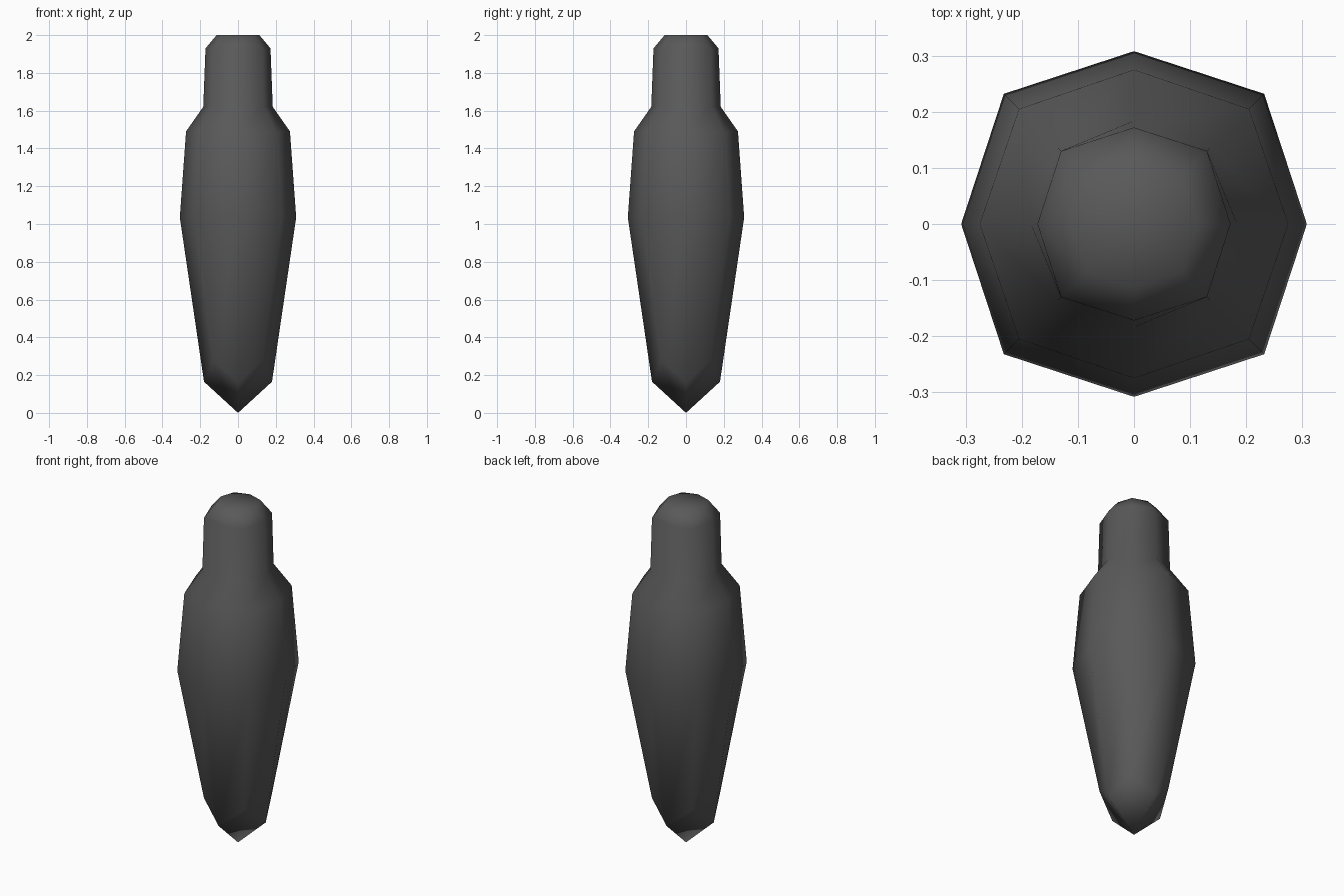
import bpy, bmesh

if "Cube" in bpy.data.objects:
    bpy.data.objects.remove(bpy.data.objects["Cube"])

# One flat colour
mat = bpy.data.materials.new("dark grey")
mat.diffuse_color = (0.1, 0.1, 0.1, 1)
mat.use_nodes = True
mat.node_tree.nodes["Principled BSDF"].inputs["Base Color"].default_value = mat.diffuse_color

# Eight-sided rings: (axis radius, axis z, diagonal offset, diagonal z)
RINGS = [
    (0.18, 0.165, 0.13, 0.275),    # lower point, corners cut higher
    (0.308, 1.035, 0.232, 1.035),  # widest belly
    (0.275, 1.49, 0.205, 1.485),   # shoulder
    (0.184, 1.62, 0.136, 1.62),    # neck base
    (0.172, 1.93, 0.13, 1.92),     # neck top
    (0.113, 2.0, 0.085, 2.0),      # cap rim
]
DIRS = [(1, 0), (1, 1), (0, 1), (-1, 1), (-1, 0), (-1, -1), (0, -1), (1, -1)]

bm = bmesh.new()


def add_ring(r, z, d, dz):
    verts = []
    for x, y in DIRS:
        diagonal = x != 0 and y != 0
        s, h = (d, dz) if diagonal else (r, z)
        verts.append(bm.verts.new((x * s, y * s, h)))
    return verts


loops = [add_ring(*r) for r in RINGS]

# Side walls
for lo, hi in zip(loops, loops[1:]):
    for i in range(8):
        j = (i + 1) % 8
        bm.faces.new((lo[i], lo[j], hi[j], hi[i]))

# Pointed bottom and closed top
tip = bm.verts.new((0, 0, 0))
crown = bm.verts.new((0, 0, 2))
for i in range(8):
    j = (i + 1) % 8
    bm.faces.new((tip, loops[0][j], loops[0][i]))
    bm.faces.new((crown, loops[-1][i], loops[-1][j]))

for f in bm.faces:
    f.smooth = True
bmesh.ops.recalc_face_normals(bm, faces=bm.faces)

mesh = bpy.data.meshes.new("tapered_body")
bm.to_mesh(mesh)
bm.free()
mesh.materials.append(mat)
body = bpy.data.objects.new("tapered_body", mesh)
bpy.context.collection.objects.link(body)
